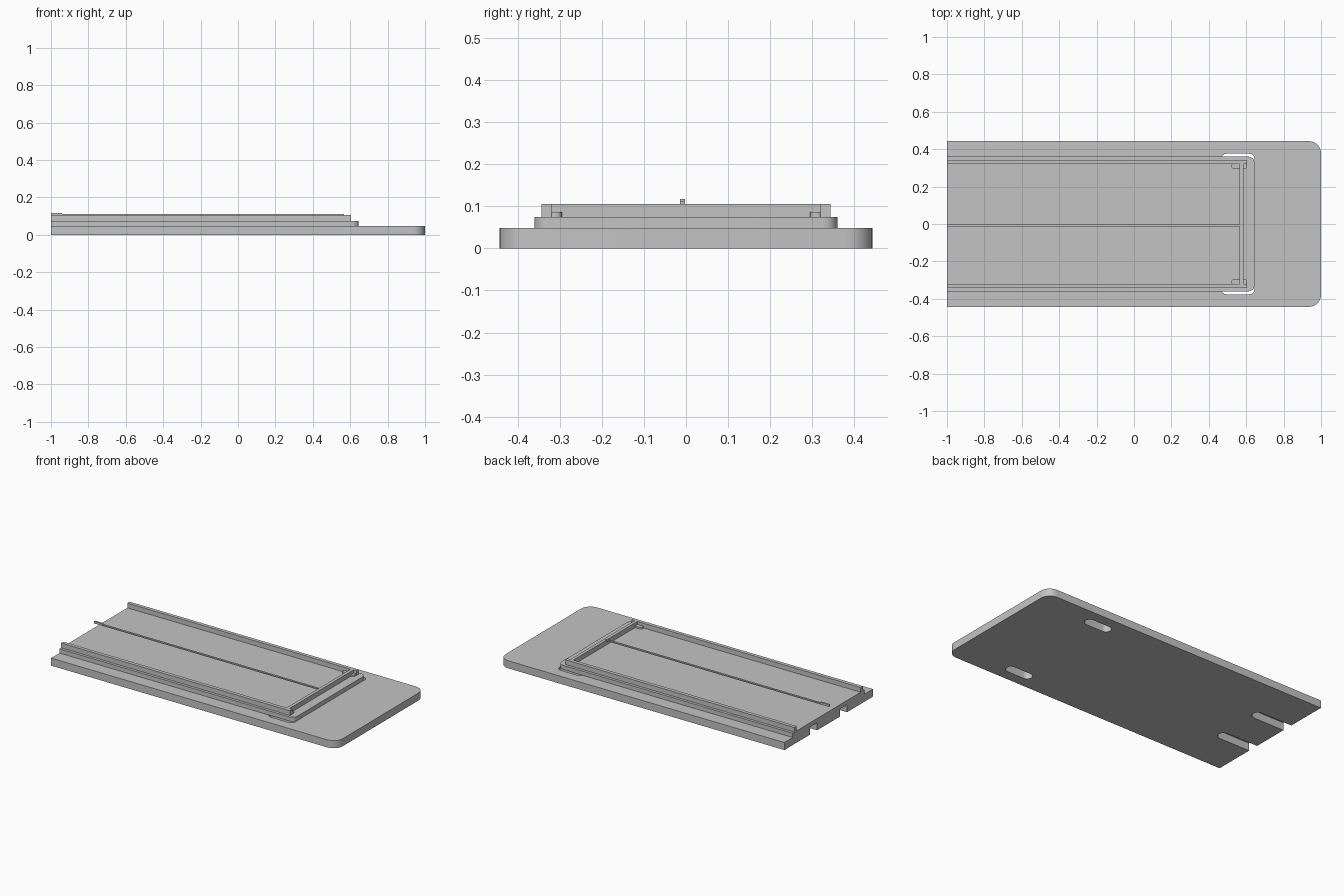
import bpy, bmesh
from math import cos, sin, pi

cube = bpy.data.objects.get("Cube")
if cube:
    bpy.data.objects.remove(cube, do_unlink=True)

grey = bpy.data.materials.new("plain grey")
grey.use_nodes = True
colour = (0.55, 0.55, 0.55, 1)
grey.diffuse_color = colour
grey.node_tree.nodes["Principled BSDF"].inputs["Base Color"].default_value = colour


def slab(name, x0, x1, y0, y1, z0, z1, r_left=0, r_right=0, steps=8):
    """Plate with its own rounding radius at each x end."""
    corners = [(x1, y1, r_right, 0), (x0, y1, r_left, 1),
               (x0, y0, r_left, 2), (x1, y0, r_right, 3)]
    outline = []
    for x, y, r, quarter in corners:
        if not r:
            outline.append((x, y))
            continue
        cx = x - r if x == x1 else x + r
        cy = y - r if y == y1 else y + r
        for i in range(steps + 1):
            a = (quarter + i / steps) * pi / 2
            outline.append((cx + r * cos(a), cy + r * sin(a)))
    bm = bmesh.new()
    face = bm.faces.new([bm.verts.new((x, y, z0)) for x, y in outline])
    top = bmesh.ops.extrude_face_region(bm, geom=[face])["geom"]
    bmesh.ops.translate(bm, vec=(0, 0, z1 - z0),
                        verts=[v for v in top if isinstance(v, bmesh.types.BMVert)])
    bmesh.ops.remove_doubles(bm, verts=bm.verts, dist=0.0001)
    bmesh.ops.recalc_face_normals(bm, faces=bm.faces)
    mesh = bpy.data.meshes.new(name)
    bm.to_mesh(mesh)
    bm.free()
    mesh.materials.append(grey)
    ob = bpy.data.objects.new(name, mesh)
    bpy.context.collection.objects.link(ob)
    return ob


def cut(target, cutter):
    """Subtract the cutter and discard it."""
    mod = target.modifiers.new("cut", "BOOLEAN")
    mod.operation = "DIFFERENCE"
    mod.solver = "EXACT"
    mod.object = cutter
    bpy.context.view_layer.objects.active = target
    bpy.ops.object.modifier_apply(modifier=mod.name)
    bpy.data.objects.remove(cutter, do_unlink=True)


BASE, DECK, RAIL = 0.048, 0.075, 0.105

# Base plate, rounded at one end, with two slots and two end notches
base = slab("base_plate", -1, 1, -0.443, 0.443, 0, BASE, r_right=0.065)
for s in (-1, 1):
    y = 0.345 * s
    cut(base, slab("slot_cutter", 0.465, 0.645, y - 0.031, y + 0.031, -0.1, 0.2, 0.03, 0.03))
    y = 0.15 * s
    cut(base, slab("notch_cutter", -1.1, -0.75, y - 0.035, y + 0.035, -0.1, 0.2, 0, 0.034))

# Raised deck
slab("deck", -1, 0.645, -0.36, 0.36, BASE, DECK, r_right=0.035)

# Side rails and corner ledges
for side, s in (("left", 1), ("right", -1)):
    y0, y1 = sorted((0.32 * s, 0.343 * s))
    slab(side + "_rail", -1, 0.605, y0, y1, DECK, RAIL)
    y0, y1 = sorted((0.295 * s, 0.325 * s))
    slab(side + "_corner_ledge", 0.52, 0.605, y0, y1, DECK, 0.086, 0.014, 0.014)

# End wall and the thin rod that meets it
slab("end_wall", 0.565, 0.585, -0.32, 0.32, DECK, RAIL)
slab("centre_rod", -1, 0.567, -0.014, -0.002, 0.104, 0.111)
slab("rod_tip", -1, -0.94, -0.014, -0.002, 0.109, 0.117)

# Keep edges crisp, smooth the rounded corners
bpy.ops.object.select_all(action="DESELECT")
for ob in bpy.context.collection.objects:
    if ob.type == "MESH" and grey.name in ob.data.materials:
        ob.select_set(True)
bpy.context.view_layer.objects.active = base
bpy.ops.object.shade_smooth_by_angle()
